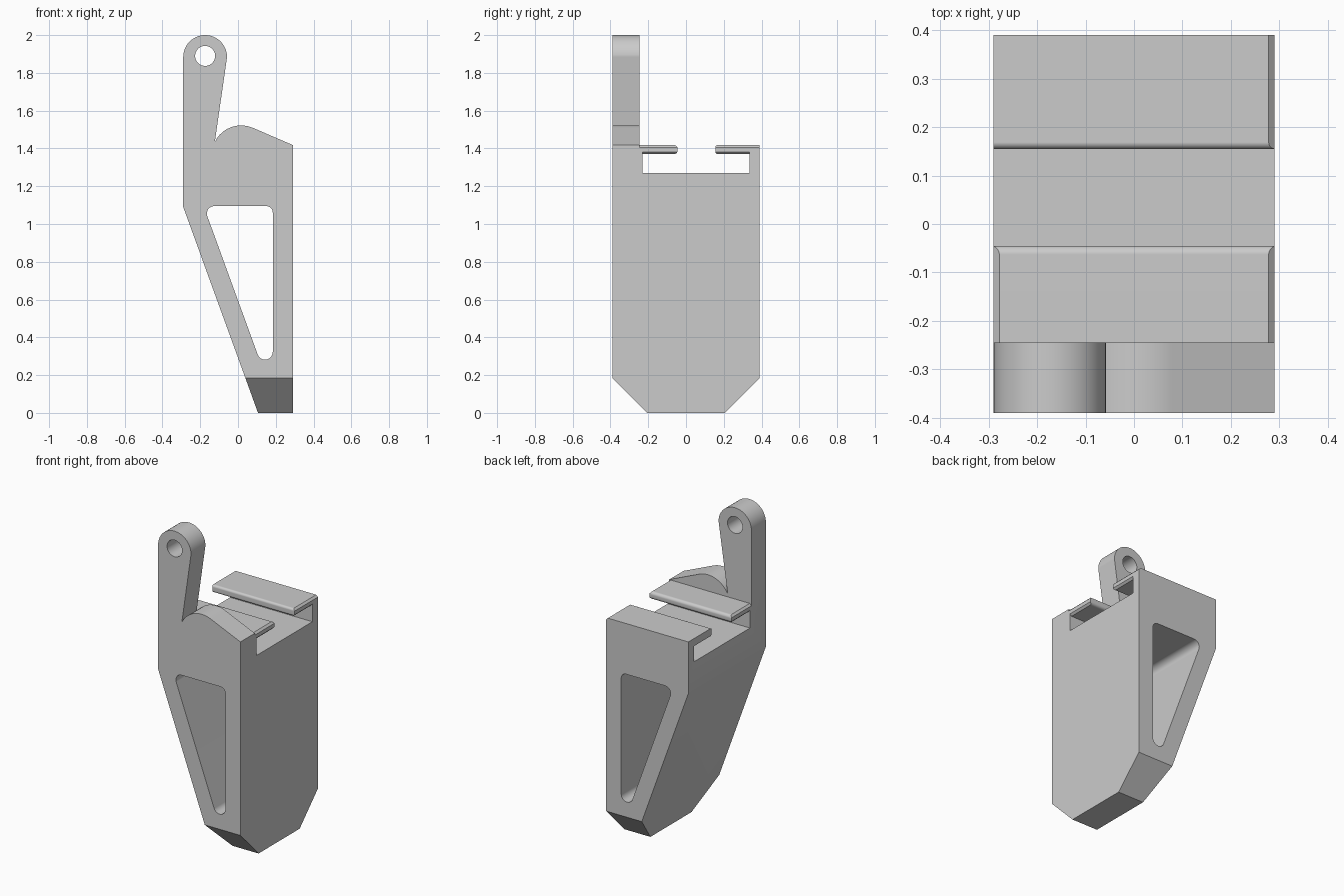
import bpy, bmesh, math
from mathutils import Vector

if "Cube" in bpy.data.objects:
    bpy.data.objects.remove(bpy.data.objects["Cube"])


def rounded(points, seg=10):
    """Turn (u, v, radius) corners into an outline with filleted corners."""
    out = []
    n = len(points)
    for i, (u, v, r) in enumerate(points):
        p = Vector((u, v))
        if r == 0:
            out.append(p)
            continue
        a = (Vector(points[i - 1][:2]) - p).normalized()
        b = (Vector(points[(i + 1) % n][:2]) - p).normalized()
        half = a.angle(b) / 2
        centre = p + (a + b).normalized() * (r / math.sin(half))
        tangent = r / math.tan(half)
        s, e = p + a * tangent - centre, p + b * tangent - centre
        sweep = math.pi - 2 * half
        for k in range(seg + 1):
            t = k / seg
            out.append(centre + (s * math.sin((1 - t) * sweep)
                                 + e * math.sin(t * sweep)) / math.sin(sweep))
    return out


def arc(cu, cv, r, a0, a1, n):
    return [(cu + r * math.cos(math.radians(a0 + (a1 - a0) * k / n)),
             cv + r * math.sin(math.radians(a0 + (a1 - a0) * k / n))) for k in range(n + 1)]


def prism(name, outline, axis, lo, hi):
    """Extrude an outline in (x, z) along Y or in (y, z) along X."""
    bm = bmesh.new()
    place = (lambda u, v: (u, lo, v)) if axis == 'Y' else (lambda u, v: (lo, u, v))
    face = bm.faces.new([bm.verts.new(place(u, v)) for u, v in outline])
    ext = bmesh.ops.extrude_face_region(bm, geom=[face])['geom']
    move = (0, hi - lo, 0) if axis == 'Y' else (hi - lo, 0, 0)
    bmesh.ops.translate(bm, vec=move,
                        verts=[g for g in ext if isinstance(g, bmesh.types.BMVert)])
    bmesh.ops.recalc_face_normals(bm, faces=bm.faces)
    mesh = bpy.data.meshes.new(name)
    bm.to_mesh(mesh)
    bm.free()
    obj = bpy.data.objects.new(name, mesh)
    bpy.context.collection.objects.link(obj)
    return obj


def combine(target, tool, operation):
    mod = target.modifiers.new(tool.name, 'BOOLEAN')
    mod.operation, mod.solver, mod.object = operation, 'EXACT', tool
    bpy.context.view_layer.objects.active = target
    bpy.ops.object.modifier_apply(modifier=mod.name)
    bpy.data.objects.remove(tool)


W, D, TOP, LIP = 0.29, 0.39, 1.418, 1.37

# Body: front silhouette with tapered foot, sloped shoulder and round lug
front = rounded([(-W, 1.09, 0), (0.106, 0, 0), (W, 0, 0), (W, TOP, 0), (-0.058, 1.568, 0.155)])
front += arc(-0.174, 1.884, 0.116, 0, 180, 28)[:-1] + [(-W, 1.884)]
bracket = prism("bracket_body", front, 'Y', -D, D)

# Side silhouette: front plate, T-slot with two lips, chamfered foot
side = rounded([(-D, 2.1, 0), (-D, 0.185, 0), (-0.207, 0, 0), (0.207, 0, 0), (D, 0.185, 0),
                (D, TOP, 0), (0.155, TOP, 0.014), (0.155, LIP, 0.014), (0.335, LIP, 0),
                (0.335, 1.27, 0), (-0.23, 1.27, 0), (-0.23, LIP, 0), (-0.045, LIP, 0.018),
                (-0.045, TOP, 0.018), (-0.245, TOP, 0), (-0.245, 2.1, 0)], 6)
combine(bracket, prism("side_outline", side, 'X', -0.5, 0.5), 'INTERSECT')

# Triangular window and lug hole
window = rounded([(-0.182, 1.095, 0.04), (0.184, 1.095, 0.035), (0.184, 0.09, 0.041)])
combine(bracket, prism("window", window, 'Y', -0.6, 0.6), 'DIFFERENCE')
combine(bracket, prism("lug_hole", arc(-0.174, 1.89, 0.053, 0, 360, 40)[:-1], 'Y', -0.6, 0.0),
        'DIFFERENCE')

# Small chamfers on the lip ends: (side, up/down, y range)
c = 0.012
for sx, sz, y0, y1 in [(1, 1, -0.245, 0.05), (-1, 1, -0.245, 0.05), (1, 1, 0.05, 0.5),
                       (1, -1, -0.23, 0.05), (-1, -1, -0.23, 0.05), (1, -1, 0.05, 0.335)]:
    z = TOP if sz > 0 else LIP
    wedge = [(sx * (W - 2 * c), z + sz * c), (sx * (W + c), z + sz * c),
             (sx * (W + c), z - sz * 2 * c)]
    combine(bracket, prism("lip_chamfer", wedge, 'Y', y0, y1), 'DIFFERENCE')

# Smooth fillets, crisp edges
bpy.ops.object.select_all(action='DESELECT')
bracket.select_set(True)
bpy.context.view_layer.objects.active = bracket
bpy.ops.object.shade_smooth_by_angle(angle=math.radians(20))
weighted = bracket.modifiers.new("weighted_normals", 'WEIGHTED_NORMAL')
weighted.keep_sharp = True
